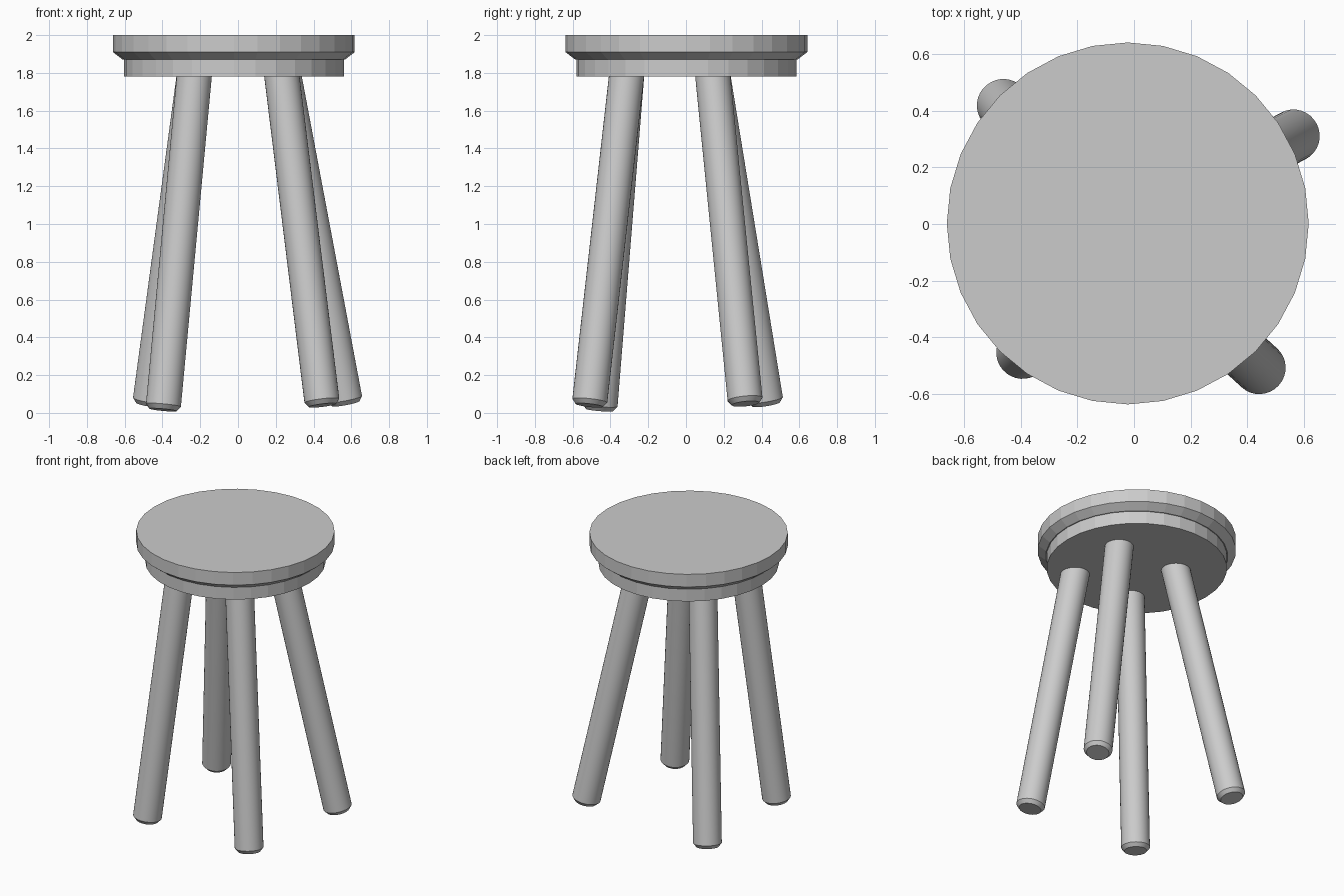
import bpy, bmesh, math
from mathutils import Vector

if "Cube" in bpy.data.objects:
    bpy.data.objects.remove(bpy.data.objects["Cube"])

CX, CY = -0.022, 0.002   # seat centre


def lathe(name, profile, sides):
    """Closed solid of revolution from (radius, z) points, listed bottom to top."""
    bm = bmesh.new()
    rings = []
    for r, z in profile:
        rings.append([bm.verts.new((r * math.cos(2 * math.pi * i / sides),
                                    r * math.sin(2 * math.pi * i / sides), z))
                      for i in range(sides)])
    for low, high in zip(rings, rings[1:]):
        for i in range(sides):
            j = (i + 1) % sides
            bm.faces.new((low[i], low[j], high[j], high[i]))
    bm.faces.new(rings[0][::-1])
    bm.faces.new(rings[-1])
    mesh = bpy.data.meshes.new(name)
    bm.to_mesh(mesh)
    bm.free()
    obj = bpy.data.objects.new(name, mesh)
    bpy.context.collection.objects.link(obj)
    return obj


def leg(name, foot, top, radius=0.093, chamfer=0.025):
    """Splayed round leg with a chamfered foot, aimed from foot to top."""
    foot, top = Vector(foot), Vector(top)
    axis = top - foot
    obj = lathe(name, [(radius - chamfer * 0.8, 0), (radius, chamfer),
                       (radius, axis.length)], 32)
    obj.location = foot
    obj.rotation_euler = axis.to_track_quat('Z', 'Y').to_euler()
    bpy.ops.object.select_all(action='DESELECT')
    obj.select_set(True)
    bpy.context.view_layer.objects.active = obj
    bpy.ops.object.shade_smooth_by_angle(angle=math.radians(30))


# Seat top: faceted disc with an undercut chamfer
seat = lathe("seat", [(0.588, 1.87), (0.64, 1.91), (0.64, 2.0)], 32)
seat.location = (CX, CY, 0)

# Smaller support disc beneath the seat
base = lathe("seat_base", [(0.582, 1.78), (0.582, 1.872)], 32)
base.location = (CX, CY, 0)

# Four unevenly splayed legs
leg("front_left_leg", (-0.397, -0.457, 0.016), (-0.23, -0.313, 1.80))
leg("front_right_leg", (0.447, -0.512, 0.040), (0.23, -0.313, 1.80))
leg("back_right_leg", (0.57, 0.315, 0.048), (0.24, 0.14, 1.80))
leg("back_left_leg", (-0.467, 0.425, 0.045), (-0.23, 0.14, 1.80))
